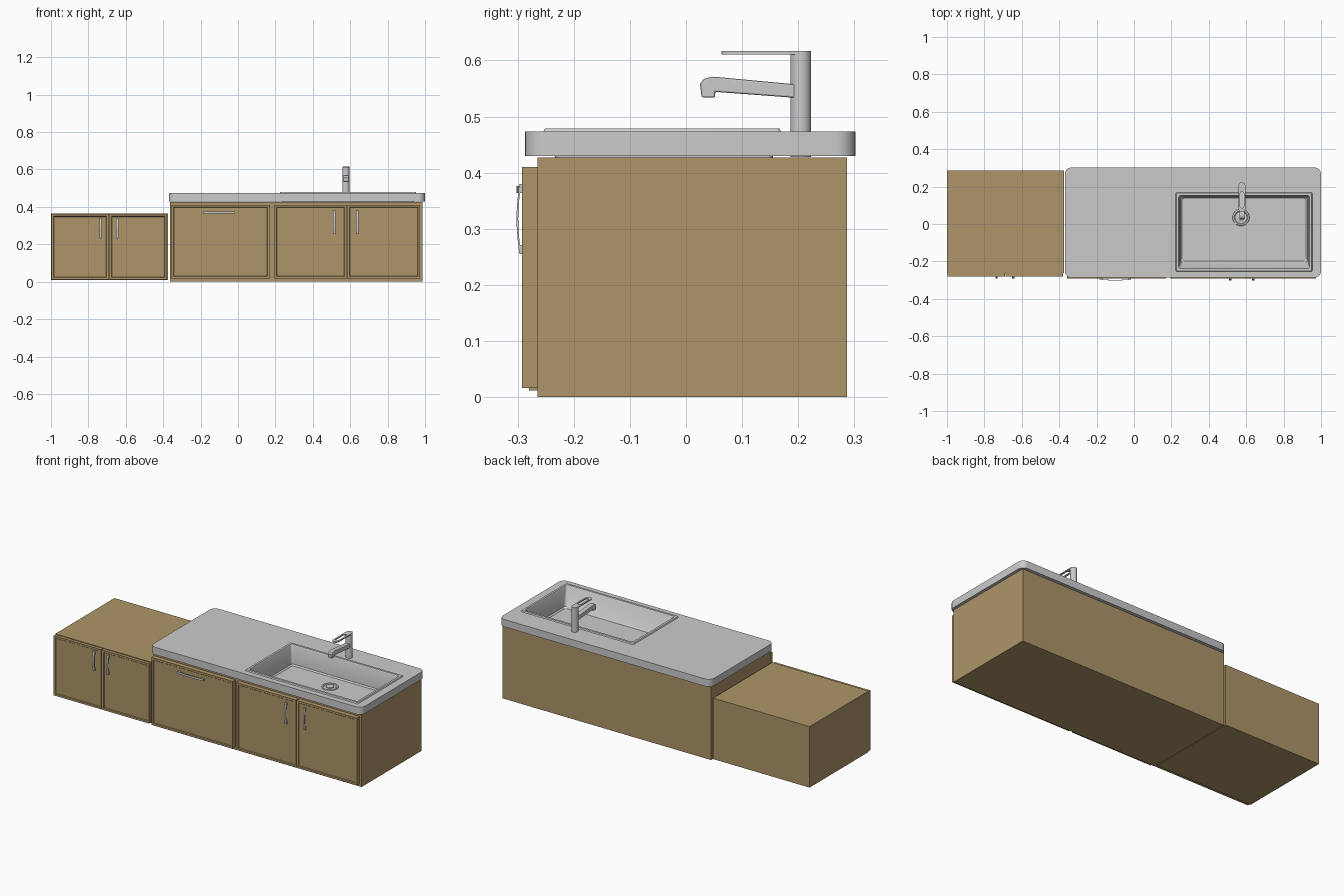
import bpy, bmesh, math
from math import sin, cos, pi

if "Cube" in bpy.data.objects:
    bpy.data.objects.remove(bpy.data.objects["Cube"])

wood = bpy.data.materials.new("wood")
wood.diffuse_color = (0.42, 0.30, 0.14, 1)
wood.use_nodes = True
wood.node_tree.nodes["Principled BSDF"].inputs["Base Color"].default_value = wood.diffuse_color


def finish(bm, name, mat=None, smooth=True):
    bmesh.ops.recalc_face_normals(bm, faces=bm.faces)
    me = bpy.data.meshes.new(name)
    bm.to_mesh(me)
    bm.free()
    ob = bpy.data.objects.new(name, me)
    bpy.context.collection.objects.link(ob)
    if mat:
        me.materials.append(mat)
    if smooth:
        bpy.ops.object.select_all(action='DESELECT')
        ob.select_set(True)
        bpy.context.view_layer.objects.active = ob
        bpy.ops.object.shade_smooth_by_angle(angle=math.radians(35))
    return ob


def add_loft(bm, rings, closed=False, caps=True):
    vs = [[bm.verts.new(p) for p in r] for r in rings]
    n = len(vs[0])
    pairs = list(zip(vs, vs[1:])) + ([(vs[-1], vs[0])] if closed else [])
    for a, b in pairs:
        for i in range(n):
            j = (i + 1) % n
            bm.faces.new((a[i], a[j], b[j], b[i]))
    if caps and not closed:
        bm.faces.new(vs[0])
        bm.faces.new(vs[-1])


def loft(name, rings, mat=None, closed=False, caps=True, smooth=True):
    bm = bmesh.new()
    add_loft(bm, rings, closed, caps)
    return finish(bm, name, mat, smooth)


def rect(x0, x1, y0, y1, z, r=0.0, seg=0):
    """Horizontal rectangle, optionally with rounded corners."""
    pts = []
    for k, (cx, cy) in enumerate([(x1 - r, y1 - r), (x0 + r, y1 - r),
                                  (x0 + r, y0 + r), (x1 - r, y0 + r)]):
        for i in range(seg + 1):
            a = k * pi / 2 + (pi / 2 * i / seg if seg else 0)
            pts.append((cx + r * cos(a), cy + r * sin(a), z))
    return pts


def circle(cx, cy, r, z, n=32):
    return [(cx + r * cos(2 * pi * i / n), cy + r * sin(2 * pi * i / n), z) for i in range(n)]


def panel(name, x0, x1, z0, z1, back, front):
    """Door slab with a shallow recessed centre."""
    def ring(d, y):
        return [(x0 + d, y, z0 + d), (x1 - d, y, z0 + d), (x1 - d, y, z1 - d), (x0 + d, y, z1 - d)]
    loft(name, [ring(0, back), ring(0, front), ring(0.011, front), ring(0.014, front + 0.004)],
         wood, smooth=False)


def handle(name, x, z, length, face, vertical=True):
    """Bowed pull with two feet."""
    bm = bmesh.new()

    def ring(s, w, y0, y1):
        q = [(-w, y0), (w, y0), (w, y1), (-w, y1)]
        return [(x + a, y, z + s) if vertical else (x + s, y, z + a) for a, y in q]
    n = 14
    rings = []
    for i in range(n + 1):
        s = length * (i / n - 0.5)
        out = face - 0.006 - 0.005 * cos(pi * s / length)
        rings.append(ring(s, 0.006, out - 0.003, out))
    add_loft(bm, rings)
    for e in (-1, 1):
        c = e * (length / 2 - 0.008)
        add_loft(bm, [ring(c - 0.008, 0.006, face - 0.009, face + 0.001),
                      ring(c + 0.008, 0.006, face - 0.009, face + 0.001)])
    finish(bm, name)


# low side cabinet
loft("side_cabinet", [rect(-1, -0.375, -0.262, 0.285, 0.008), rect(-1, -0.375, -0.262, 0.285, 0.365)],
     wood, smooth=False)
panel("side_door_left", -0.998, -0.691, 0.012, 0.361, -0.262, -0.28)
panel("side_door_right", -0.687, -0.380, 0.012, 0.361, -0.262, -0.28)
handle("side_handle_left", -0.735, 0.285, 0.11, -0.277)
handle("side_handle_right", -0.645, 0.285, 0.11, -0.277)

# main cabinet, open under the basin
loft("main_cabinet", [rect(-0.363, 0.986, -0.265, 0.287, 0), rect(-0.363, 0.986, -0.265, 0.287, 0.427),
                      rect(0.23, 0.947, -0.246, 0.161, 0.427), rect(0.23, 0.947, -0.246, 0.161, 0.33)],
     wood, smooth=False)
panel("drawer_front", -0.357, 0.170, 0.016, 0.41, -0.265, -0.292)
panel("main_door_left", 0.194, 0.580, 0.016, 0.41, -0.265, -0.292)
panel("main_door_right", 0.584, 0.974, 0.016, 0.41, -0.265, -0.292)
handle("drawer_handle", -0.10, 0.37, 0.17, -0.288, False)
handle("main_handle_left", 0.515, 0.3175, 0.125, -0.288)
handle("main_handle_right", 0.637, 0.3175, 0.125, -0.288)

# countertop with basin opening
out = (-0.37, 1.0, -0.287, 0.302)
hole = (0.232, 0.945, -0.244, 0.159)
loft("countertop", [rect(*out, 0.43, 0.036, 6), rect(*out, 0.473, 0.036, 6),
                    rect(*hole, 0.473, 0.012, 6), rect(*hole, 0.43, 0.012, 6)], closed=True)

# basin: raised rim, sloping walls, floor, underside
loft("sink_basin", [
    rect(0.234, 0.943, -0.242, 0.157, 0.45, 0.012, 5),
    rect(0.234, 0.943, -0.242, 0.157, 0.472, 0.012, 5),
    rect(0.222, 0.954, -0.255, 0.170, 0.472, 0.008, 5),
    rect(0.226, 0.950, -0.251, 0.166, 0.479, 0.008, 5),
    rect(0.239, 0.938, -0.238, 0.153, 0.479, 0.010, 5),
    rect(0.243, 0.934, -0.232, 0.149, 0.470, 0.012, 5),
    rect(0.249, 0.927, -0.205, 0.145, 0.368, 0.014, 5),
    rect(0.256, 0.920, -0.197, 0.138, 0.361, 0.014, 5),
    rect(0.256, 0.920, -0.197, 0.138, 0.355, 0.014, 5),
    rect(0.244, 0.932, -0.209, 0.150, 0.362, 0.014, 5),
], closed=True)
bm = bmesh.new()
add_loft(bm, [rect(0.256, 0.920, -0.197, 0.138, 0.361, 0.014, 5),
              rect(0.256, 0.920, -0.197, 0.138, 0.355, 0.014, 5)])
finish(bm, "sink_floor")

# drain
dx, dy = 0.572, 0.035
loft("drain_ring", [circle(dx, dy, r, z) for r, z in
                    ((0.046, 0.360), (0.044, 0.365), (0.036, 0.365), (0.032, 0.362))])
loft("drain_cap", [circle(dx, dy, r, z) for r, z in ((0.022, 0.361), (0.022, 0.367), (0.018, 0.369))])

# tap column
fx, fy = 0.577, 0.2045
loft("tap_column", [circle(fx, fy, 0.0185, z) for z in (0.428, 0.611)])

# slotted lever plate
lo, li = (fx - 0.0185, fx + 0.0185, 0.063, 0.223), (fx - 0.010, fx + 0.010, 0.085, 0.172)
loft("tap_lever", [rect(*lo, 0.611, 0.018, 8), rect(*lo, 0.617, 0.018, 8),
                   rect(*li, 0.617, 0.0095, 8), rect(*li, 0.611, 0.0095, 8)], closed=True)

# spout: side profile across the width, edges bevelled
prof = [(0.2, 0.557), (0.06, 0.570), (0.046, 0.571), (0.032, 0.567), (0.025, 0.558),
        (0.028, 0.534), (0.052, 0.534), (0.052, 0.544), (0.2, 0.533)]
spout = loft("tap_spout", [[(fx + s * 0.014, y, z) for y, z in prof] for s in (-1, 1)], smooth=False)
bev = spout.modifiers.new("bevel", 'BEVEL')
bev.width = 0.003
bev.segments = 2
bev.limit_method = 'ANGLE'
bev.angle_limit = math.radians(50)
